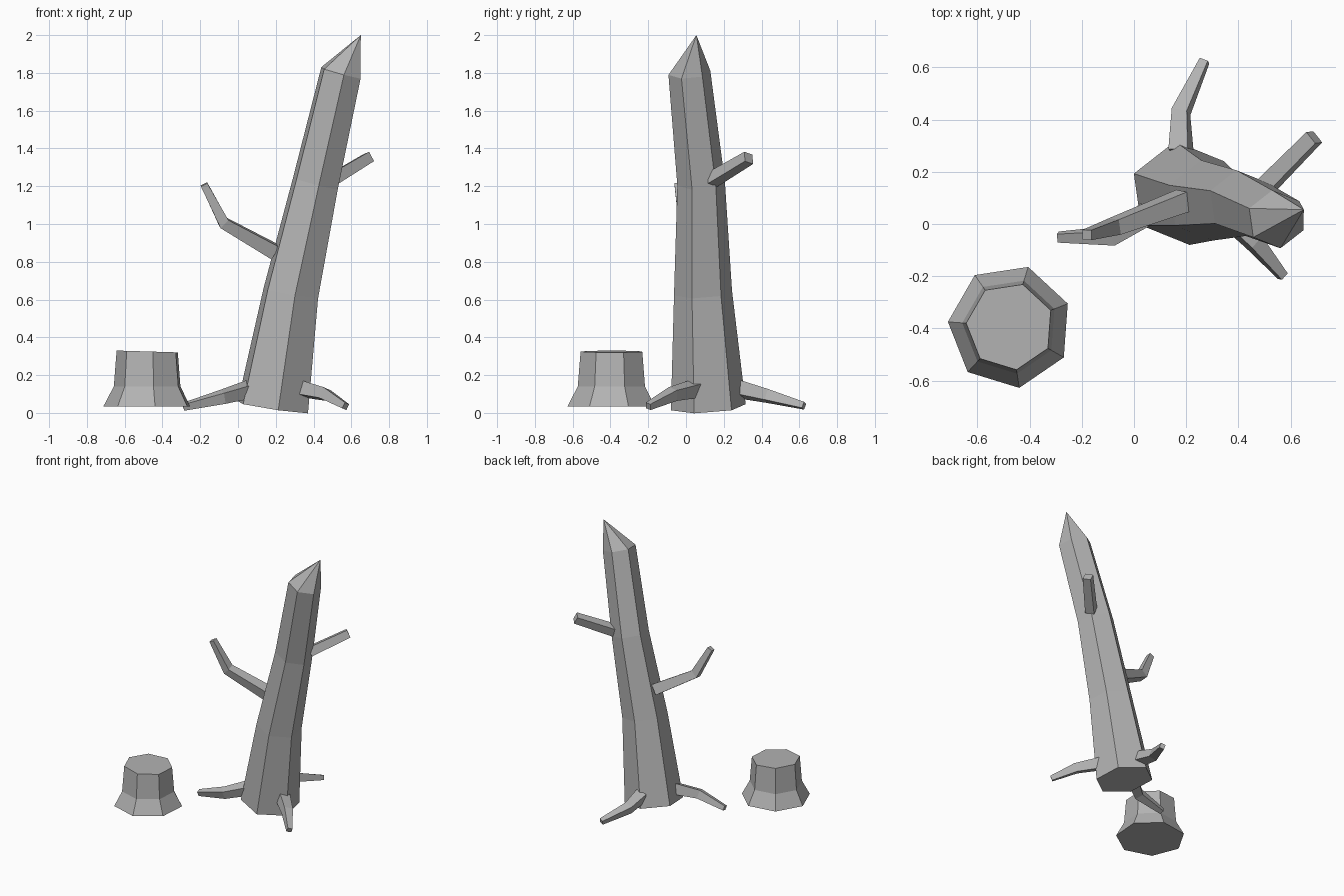
import bpy
from math import cos, sin, radians, tau
from mathutils import Vector

cube = bpy.data.objects.get("Cube")
if cube:
    bpy.data.objects.remove(cube, do_unlink=True)

wood = bpy.data.materials.new("dead_wood_grey")
wood.use_nodes = True
GREY = (0.45, 0.45, 0.45, 1)
wood.diffuse_color = GREY
wood.node_tree.nodes["Principled BSDF"].inputs["Base Color"].default_value = GREY


def loft(name, rings, tip=None):
    """Join equal rings of points with flat quads; close both ends, or end in a point."""
    n = len(rings[0])
    points = [p for ring in rings for p in ring]
    faces = [list(range(n))[::-1]]
    for r in range(len(rings) - 1):
        for i in range(n):
            j = (i + 1) % n
            faces.append([r * n + i, r * n + j, r * n + n + j, r * n + n + i])
    top = [len(points) - n + i for i in range(n)]
    if tip:
        points.append(tip)
        faces += [[top[i], top[(i + 1) % n], len(points) - 1] for i in range(n)]
    else:
        faces.append(top)
    mesh = bpy.data.meshes.new(name)
    mesh.from_pydata(points, [], faces)
    mesh.materials.append(wood)
    obj = bpy.data.objects.new(name, mesh)
    bpy.context.collection.objects.link(obj)
    return obj


def level_ring(centre, radius, sides, turn, slope_x=0, slope_y=0):
    """Regular polygon whose height follows a sloping plane."""
    ring = []
    for i in range(sides):
        a = radians(turn) + tau * i / sides
        x, y = radius * cos(a), radius * sin(a)
        ring.append(Vector(centre) + Vector((x, y, slope_x * x + slope_y * y)))
    return ring


def limb(name, path, radii, roll=28):
    """Tapering four-sided limb along a bent path."""
    path = [Vector(p) for p in path]
    rings = []
    for i, p in enumerate(path):
        d = (path[min(i + 1, len(path) - 1)] - path[max(i - 1, 0)]).normalized()
        side = d.cross(Vector((0, 0, 1))).normalized()
        up = side.cross(d)
        ring = []
        for k in range(4):
            a = radians(roll) + tau * k / 4
            ring.append(p + radii[i] * (cos(a) * side - sin(a) * up))
        rings.append(ring[::-1])
    return loft(name, rings)


# Leaning six-sided trunk with a broken, pointed top
trunk = [
    ((0.185, 0.118, 0.03), 0.2, -0.15),
    ((0.28, 0.09, 0.635), 0.155, -0.18),
    ((0.41, 0.08, 1.215), 0.127, -0.26),
    ((0.545, 0.018, 1.8), 0.112, -0.27),
]
loft("trunk", [level_ring(c, r, 6, 98, s, 0.06) for c, r, s in trunk],
     Vector((0.65, 0.055, 2)))

# Roots spreading over the ground
root_size = (0.055, 0.043, 0.024)
limb("left_side_root", [(0.08, 0.06, 0.13), (-0.08, -0.045, 0.085), (-0.29, -0.05, 0.032)], root_size)
limb("front_root", [(0.33, 0.06, 0.13), (0.46, -0.07, 0.1), (0.57, -0.2, 0.035)], root_size)
limb("back_root", [(0.18, 0.28, 0.125), (0.18, 0.43, 0.09), (0.27, 0.625, 0.038)], root_size)

# Bare branches
limb("bent_branch", [(0.19, 0.09, 0.855), (-0.075, -0.01, 1.005), (-0.18, -0.042, 1.21)],
     (0.055, 0.042, 0.027))
limb("short_branch", [(0.5, 0.14, 1.235), (0.69, 0.332, 1.35)], (0.046, 0.04))

# Seven-sided stump with a flared foot
stump = [(0.035, 0.238, 0), (0.14, 0.183, 0), (0.325, 0.168, -0.03)]
loft("stump", [level_ring((-0.475, -0.392, z), r, 7, 21.5, s) for z, r, s in stump])
